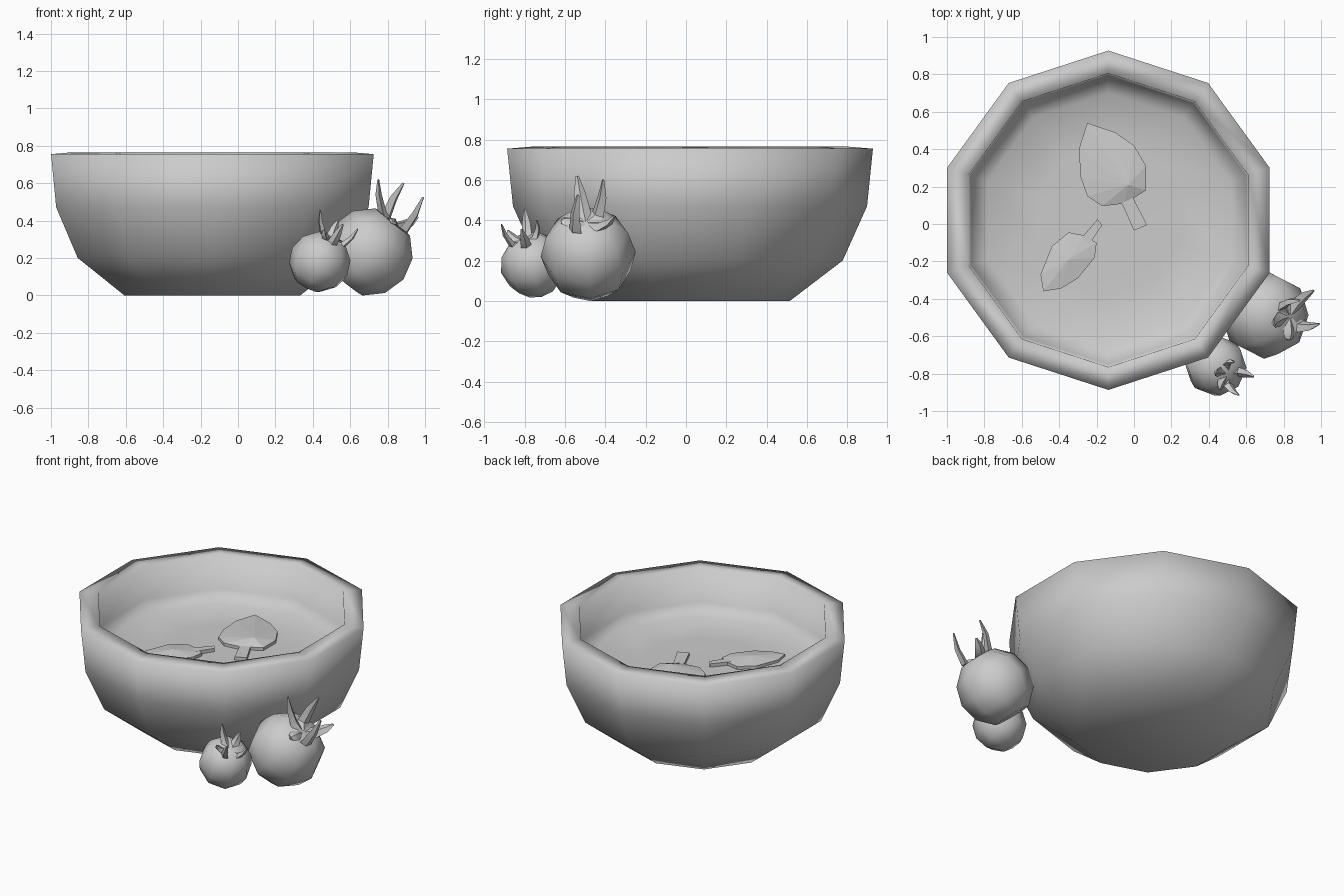
import bpy, bmesh, math
from mathutils import Vector

if "Cube" in bpy.data.objects:
    bpy.data.objects.remove(bpy.data.objects["Cube"])


def make_object(name, bm, smooth=True, angle=None):
    bmesh.ops.recalc_face_normals(bm, faces=bm.faces[:])
    me = bpy.data.meshes.new(name)
    bm.to_mesh(me)
    bm.free()
    ob = bpy.data.objects.new(name, me)
    bpy.context.collection.objects.link(ob)
    for p in me.polygons:
        p.use_smooth = smooth
    if angle:
        bpy.ops.object.select_all(action='DESELECT')
        ob.select_set(True)
        bpy.context.view_layer.objects.active = ob
        bpy.ops.object.shade_smooth_by_angle(angle=math.radians(angle))
    return ob


def lathe(name, profile, center, sides, start):
    bm = bmesh.new()
    rings = []
    for r, z in profile:
        rings.append([bm.verts.new((center[0] + r * math.cos(start + i * math.tau / sides),
                                    center[1] + r * math.sin(start + i * math.tau / sides), z))
                      for i in range(sides)])
    for a, b in zip(rings, rings[1:]):
        for i in range(sides):
            j = (i + 1) % sides
            bm.faces.new((a[i], a[j], b[j], b[i]))
    bm.faces.new(rings[0])
    bm.faces.new(rings[-1])
    return make_object(name, bm)


# Ten-sided bowl: foot, outer wall, rim, inner wall, filled surface
lathe("bowl", [(.495, 0), (.757, .2), (.878, .47), (.907, .755),
               (.785, .765), (.772, .54), (.68, .485), (.40, .475)],
      (-.137, .02), 10, math.pi / 2)


def tomato(name, center, radius, axis):
    bm = bmesh.new()
    bmesh.ops.create_uvsphere(bm, u_segments=8, v_segments=6, radius=radius)
    for v in bm.verts:
        if abs(v.co.z) > radius * .98:      # flattened poles
            v.co.z *= .88
    rot = Vector((0, 0, 1)).rotation_difference(Vector(axis))
    for v in bm.verts:
        v.co = rot @ v.co + Vector(center)
    return make_object(name, bm)


def calyx(name, base, axis, size, tips):
    # Curved tapering sepals that spread from the stem end
    bm = bmesh.new()
    base, axis = Vector(base), Vector(axis).normalized()
    for tip in tips:
        tip = Vector(tip)
        out = tip - base
        out -= axis * out.dot(axis)
        out.normalize()
        side = axis.cross(out)
        root = base + out * size * .08
        bend = base + out * size * .42 + axis * size * .1
        mid = bend.lerp(tip, .5) + out * size * .06
        rings = []
        for p, q, w in ((root, bend, .17), (bend, mid, .19), (mid, tip, .14), (tip, tip + (tip - mid), .04)):
            normal = (q - p).normalized().cross(side).normalized()
            s, n = side * w * size, normal * w * size * .6
            rings.append([bm.verts.new(p + d) for d in (s, n, -s, -n)])
        for a, b in zip(rings, rings[1:]):
            for i in range(4):
                j = (i + 1) % 4
                bm.faces.new((a[i], a[j], b[j], b[i]))
        bm.faces.new(rings[0])
        bm.faces.new(rings[-1])
    return make_object(name, bm, True, 40)


# Two tomatoes leaning outwards beside the bowl
tomato("large_tomato", (.70, -.485, .232), .236, (.62, -.05, .78))
calyx("large_tomato_calyx", (.825, -.495, .375), (.62, -.05, .78), .2,
      [(.75, -.54, .62), (.885, -.41, .60), (.99, -.535, .525),
       (.96, -.355, .42), (.83, -.62, .40)])
tomato("small_tomato", (.437, -.757, .18), .165, (.45, -.25, .85))
calyx("small_tomato_calyx", (.50, -.80, .283), (.45, -.25, .85), .145,
      [(.44, -.80, .455), (.535, -.74, .40), (.64, -.815, .355),
       (.56, -.915, .38), (.46, -.885, .35)])


def slab(bm, outline, z0, z1, ridge=None):
    low = [bm.verts.new((x, y, z0)) for x, y in outline]
    top = [bm.verts.new((x, y, z1)) for x, y in outline]
    n = len(outline)
    bm.faces.new(low)
    for i in range(n):
        j = (i + 1) % n
        bm.faces.new((low[i], low[j], top[j], top[i]))
    if ridge:
        c = bm.verts.new(ridge)
        for i in range(n):
            bm.faces.new((top[i], top[(i + 1) % n], c))
    else:
        bm.faces.new(top)


def leaf(name, blade, ridge, stem):
    bm = bmesh.new()
    slab(bm, blade, .47, .495, ridge)
    slab(bm, stem, .47, .498)
    return make_object(name, bm, False)


# Two leaves floating on the surface
leaf("back_leaf",
     [(-.25, .54), (-.295, .40), (-.285, .25), (-.25, .15), (-.17, .095), (-.05, .11),
      (.065, .18), (.065, .31), (0, .42), (-.10, .49)],
     (-.03, .21, .525),
     [(-.065, .11), (-.005, .14), (.07, -.005), (0, -.035)])
leaf("front_leaf",
     [(-.485, -.36), (-.50, -.27), (-.44, -.12), (-.35, -.045), (-.27, -.06),
      (-.20, -.10), (-.21, -.18), (-.30, -.29), (-.39, -.345)],
     (-.35, -.19, .515),
     [(-.285, -.08), (-.24, -.11), (-.17, -.005), (-.195, .025)])
